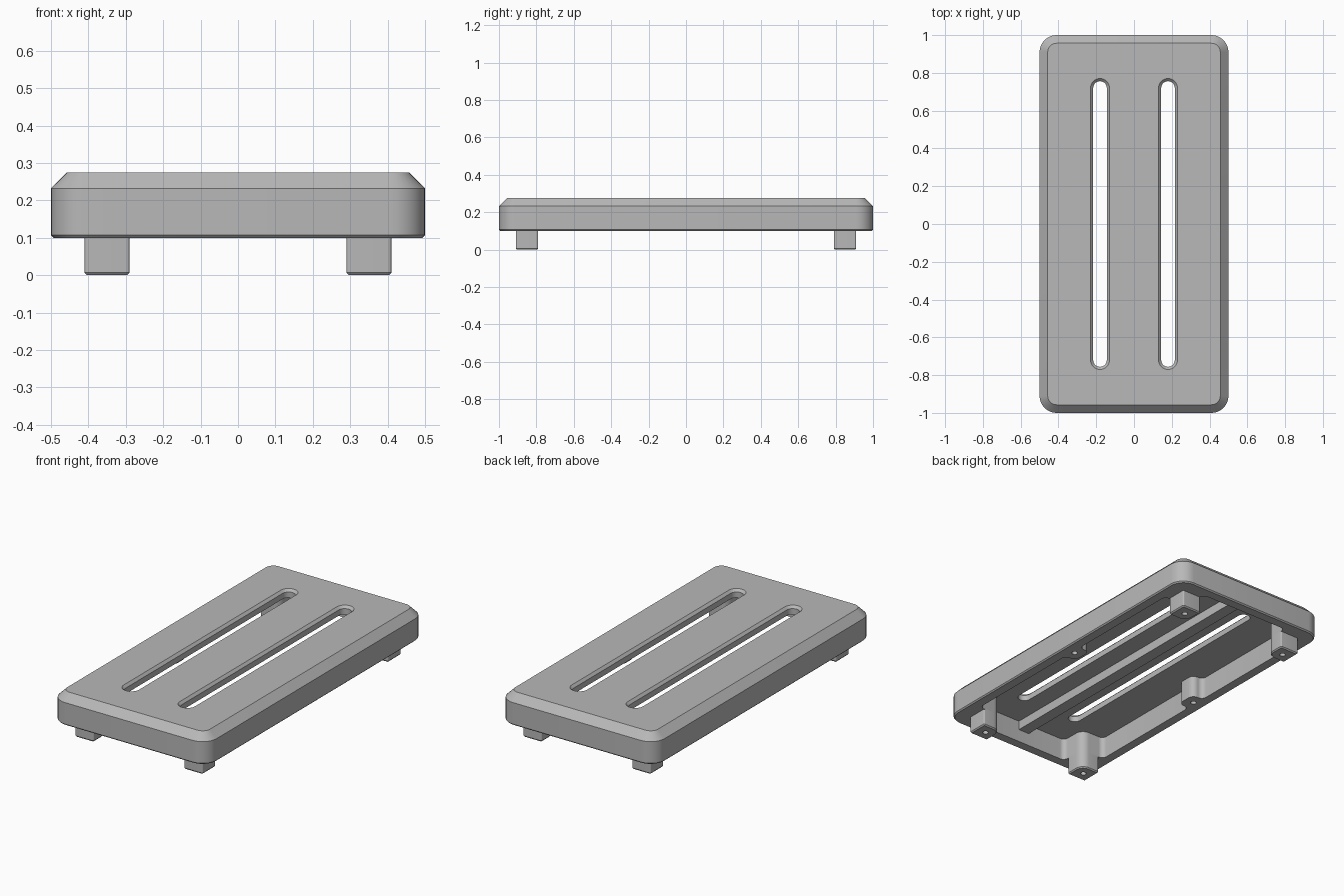
import bpy
import bmesh
import math
from mathutils import Vector

if "Cube" in bpy.data.objects:
    bpy.data.objects.remove(bpy.data.objects["Cube"], do_unlink=True)

grey = bpy.data.materials.new("plain grey")
grey.use_nodes = True
GREY = (0.48, 0.48, 0.48, 1)
grey.diffuse_color = GREY
grey.node_tree.nodes["Principled BSDF"].inputs["Base Color"].default_value = GREY


def round_corners(corners, radii, seg=8):
    """Outline with every right-angled corner replaced by an arc."""
    pts = []
    n = len(corners)
    for i, r in enumerate(radii):
        p = Vector(corners[i])
        a = (Vector(corners[i - 1]) - p).normalized()
        b = (Vector(corners[(i + 1) % n]) - p).normalized()
        for k in range(seg + 1):
            t = math.pi / 2 * k / seg
            pts.append(p + (a + b) * r - (b * math.cos(t) + a * math.sin(t)) * r)
    return pts


def rect(hx, hy, r, cx=0, cy=0):
    corners = [(cx + hx, cy - hy), (cx + hx, cy + hy), (cx - hx, cy + hy), (cx - hx, cy - hy)]
    return round_corners(corners, r if isinstance(r, list) else [r] * 4)


def loft(name, rings):
    """Solid through (outline, height) rings, capped at both ends."""
    bm = bmesh.new()
    loops = [[bm.verts.new((p.x, p.y, z)) for p in outline] for outline, z in rings]
    n = len(loops[0])
    for low, high in zip(loops, loops[1:]):
        for i in range(n):
            j = (i + 1) % n
            bm.faces.new((low[i], low[j], high[j], high[i]))
    bm.faces.new(loops[0][::-1])
    bm.faces.new(loops[-1])
    bmesh.ops.recalc_face_normals(bm, faces=bm.faces)
    mesh = bpy.data.meshes.new(name)
    bm.to_mesh(mesh)
    bm.free()
    mesh.materials.append(grey)
    obj = bpy.data.objects.new(name, mesh)
    bpy.context.collection.objects.link(obj)
    return obj


def cut(obj, cutter):
    mod = obj.modifiers.new("cut", 'BOOLEAN')
    mod.operation = 'DIFFERENCE'
    mod.solver = 'EXACT'
    mod.object = cutter
    cutter.hide_render = True
    bpy.context.view_layer.objects.active = obj
    bpy.ops.object.modifier_apply(modifier=mod.name)
    bpy.data.objects.remove(cutter, do_unlink=True)


def drill(obj, x, y, z, depth):
    cut(obj, loft("hole_cutter", [(rect(0.016, 0.016, 0.0159, x, y), z - 0.02),
                                  (rect(0.016, 0.016, 0.0159, x, y), z + depth)]))


# Outer body with chamfered top and a fine bottom edge
body = loft("body", [(rect(0.493, 0.993, 0.083), 0.1), (rect(0.5, 1, 0.09), 0.107),
                     (rect(0.5, 1, 0.09), 0.232), (rect(0.457, 0.957, 0.047), 0.275)])

# Hollow underside, leaving corner columns and side bosses
quarter = [(0.37, 0.06), (0.44, 0.06), (0.44, 0.79), (0.29, 0.79), (0.29, 0.94)]
quarter_radii = [0.035, 0.03, 0.03, 0.05, 0.03]
corners, radii = [], []
for sx, sy, step in ((1, 1, 1), (-1, 1, -1), (-1, -1, 1), (1, -1, -1)):
    corners += [(x * sx, y * sy) for x, y in quarter[::step]]
    radii += quarter_radii[::step]
cavity = round_corners(corners, radii)
cut(body, loft("cavity_cutter", [(cavity, 0.05), (cavity, 0.228)]))

# Two long slots with chamfered top rims
for x in (-0.18, 0.18):
    rings = [(rect(w, 0.72 + w, w * 0.999, x), z)
             for w, z in ((0.036, 0.15), (0.036, 0.261), (0.055, 0.28))]
    cut(body, loft("slot_cutter", rings))

# Screw holes in the side bosses
for x in (-0.425, 0.425):
    drill(body, x, 0, 0.1, 0.08)

# Stiffening rib under the deck
rib = loft("centre_rib", [(rect(0.035, 0.95, 0.004), 0.175), (rect(0.035, 0.95, 0.004), 0.24)])

# Four feet, each with a rounded inner corner and a drilled hole
parts = [body, rib]
for side, sx in (("right", -1), ("left", 1)):
    for end, sy in (("front", -1), ("back", 1)):
        x, y = 0.35 * sx, 0.85 * sy
        inner = {(1, 1): 3, (-1, 1): 0, (-1, -1): 1, (1, -1): 2}[sx, sy]
        r = [0.008] * 4
        r[inner] = 0.05
        small = [v - 0.006 for v in r]
        foot = loft(f"{end}_{side}_foot", [(rect(0.054, 0.054, small, x, y), 0),
                                           (rect(0.06, 0.06, r, x, y), 0.007),
                                           (rect(0.06, 0.06, r, x, y), 0.105)])
        drill(foot, x, y, 0, 0.08)
        parts.append(foot)

# Smooth the rounded walls, keep the edges crisp
bpy.ops.object.select_all(action='DESELECT')
for obj in parts:
    obj.select_set(True)
bpy.context.view_layer.objects.active = body
bpy.ops.object.shade_smooth_by_angle(angle=math.radians(30))
